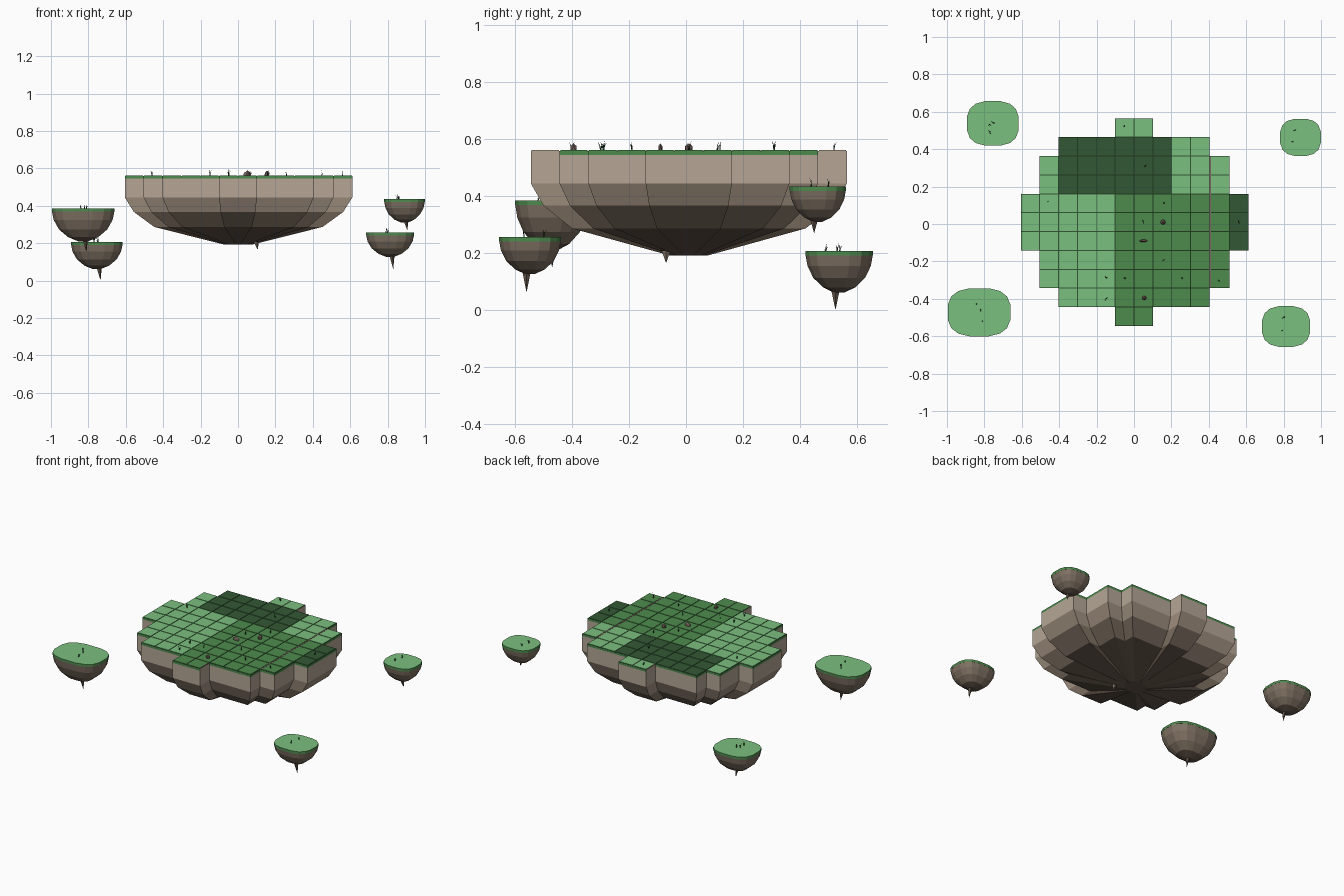
import bpy, bmesh, math, random
from mathutils import Vector

random.seed(4)
if "Cube" in bpy.data.objects:
    bpy.data.objects.remove(bpy.data.objects["Cube"])


def material(name, r, g, b):
    linear = [(c / 255) ** 2.2 for c in (r, g, b)] + [1]
    m = bpy.data.materials.new(name)
    m.use_nodes = True
    m.diffuse_color = linear
    m.node_tree.nodes["Principled BSDF"].inputs["Base Color"].default_value = linear
    return m


LIGHT = material("light grass", 122, 190, 126)
MID = material("mid grass", 79, 138, 79)
DARK = material("dark grass", 54, 89, 56)
PALE_ROCK = material("pale rock", 180, 165, 149)
ROCK = material("rock", 160, 144, 128)
DEEP_ROCK = material("deep rock", 128, 114, 100)
DARK_ROCK = material("dark rock", 98, 85, 74)
STONE = material("pebble", 125, 104, 97)
BLADE = material("grass blade", 35, 60, 35)


def finish(name, bm, *mats):
    bmesh.ops.recalc_face_normals(bm, faces=bm.faces)
    mesh = bpy.data.meshes.new(name)
    bm.to_mesh(mesh)
    bm.free()
    for m in mats:
        mesh.materials.append(m)
    ob = bpy.data.objects.new(name, mesh)
    bpy.context.collection.objects.link(ob)


def add_box(bm, x0, x1, y0, y1, z0, z1, top=0, side=0, x_side=0):
    """Box whose material depends on the direction each face looks in."""
    verts = bmesh.ops.create_cube(bm, size=1)["verts"]
    for v in verts:
        v.co = (x1 if v.co.x > 0 else x0, y1 if v.co.y > 0 else y0, z1 if v.co.z > 0 else z0)
    for f in {f for v in verts for f in v.link_faces}:
        f.normal_update()
        if abs(f.normal.z) > 0.5:
            f.material_index = top
        else:
            f.material_index = x_side if abs(f.normal.x) > 0.5 else side


def add_loft(bm, outline, center, rings, bands):
    """Skin copies of an outline, scaled about a centre, at (scale, height) rings."""
    cx, cy = center
    loops = [[bm.verts.new((cx + (x - cx) * s, cy + (y - cy) * s, z)) for x, y in outline]
             for s, z in rings]
    n = len(outline)
    for a, b, index in zip(loops, loops[1:], bands):
        for i in range(n):
            face = bm.faces.new((a[i], a[(i + 1) % n], b[(i + 1) % n], b[i]))
            face.material_index = index
    upper, lower = bm.faces.new(loops[0]), bm.faces.new(loops[-1])
    lower.material_index = bands[-1]
    return upper


def add_spike(bm, x, y, z_top, z_tip, radius, index):
    base = [bm.verts.new((x - 0.01 + radius * math.cos(a * math.tau / 5),
                          y + radius * math.sin(a * math.tau / 5), z_top)) for a in range(5)]
    tip = bm.verts.new((x, y, z_tip))
    for i in range(5):
        bm.faces.new((base[i], base[(i + 1) % 5], tip)).material_index = index


def add_tuft(bm, x, y, z, height=0.036):
    for k in range(3):
        a = random.uniform(0, math.tau)
        side = Vector((math.cos(a), math.sin(a), 0)) * 0.0022
        root = Vector((x, y, z)) + side.yxz * (k - 1)
        lean = Vector((random.uniform(-1, 1), random.uniform(-1, 1), 0)) * 0.012
        h = height * random.uniform(0.6, 1)
        mid = root + lean * 0.3 + Vector((0, 0, h * 0.5))
        tip = root + lean + Vector((0, 0, h))
        a1, a2, b1, b2, t = [bm.verts.new(p) for p in
                             (root - side, root + side, mid - side * 0.8, mid + side * 0.8, tip)]
        bm.faces.new((a1, a2, b2, b1))
        bm.faces.new((b1, b2, t))


# Main island: tile grid with half width (in tiles) of each row, front to back
STEP, Y0, TOP = 0.1009, -0.545, 0.562
HALF = [1, 4, 5, 5, 6, 6, 6, 5, 5, 4, 1]
GAP, SEAM = 0.0026, 0.006


def column_x(i):
    """Tile column edge; columns past the bare seam sit a little further out."""
    return (i - 6) * STEP + (SEAM if i > 10 else 0)


def tile_kind(i, j):
    if (2 <= i < 8 and 7 <= j <= 9) or i == 11:
        return 2
    return 1 if i >= 5 and j <= 6 else 0


tiles, slab = bmesh.new(), bmesh.new()
for j, half in enumerate(HALF):
    y = Y0 + j * STEP
    rim = 3 if half == 1 else 1
    add_box(slab, column_x(6 - half), column_x(6 + half), y, y + STEP, 0.545, 0.5588, 1, 1, rim)
    for i in range(6 - half, 6 + half):
        kind = tile_kind(i, j)
        x0, x1 = column_x(i) + (SEAM if i == 10 else 0), column_x(i + 1)
        add_box(slab, x0, x1, y, y + STEP, 0.5588, 0.5594, 4 if kind else 2, 1, rim)
        add_box(tiles, x0 + GAP, x1 - GAP, y + GAP, y + STEP - GAP, 0.5594, TOP, kind, 1, rim)
finish("grass_tiles", tiles, LIGHT, MID, DARK, PALE_ROCK)
finish("grass_slab", slab, LIGHT, MID, DARK, PALE_ROCK, BLADE)

# Bare seam between two tile columns
bm = bmesh.new()
add_box(bm, column_x(10) - 0.001, column_x(10) + SEAM + 0.001,
        Y0 + 2 * STEP, Y0 + 9 * STEP, 0.5588, TOP - 0.0005)
finish("bare_seam", bm, STONE)

# Rock bowl below, following the stepped outline of the tiles
edge = [(half, Y0 + row * STEP) for j, half in enumerate(HALF) for row in (j, j + 1)]
corners = []
for k, p in enumerate(edge):
    straight = 0 < k < len(edge) - 1 and edge[k - 1][0] == p[0] == edge[k + 1][0]
    if not straight:
        corners.append(p)
outline = [(column_x(6 + half), y) for half, y in corners]
outline += [(column_x(6 - half), y) for half, y in reversed(corners)]
bm = bmesh.new()
add_loft(bm, outline, (0, 0.01),
         [(1, 0.546), (1, 0.445), (0.92, 0.367), (0.74, 0.287), (0.12, 0.192)], (0, 1, 2, 3))
add_spike(bm, 0.105, -0.07, 0.21, 0.165, 0.017, 2)
finish("main_rock", bm, PALE_ROCK, ROCK, DEEP_ROCK, DARK_ROCK)

# Small islands: centre, radii, top, bowl depth, spike position and tip
ISLANDS = {
    "back_right": (-0.755, 0.538, 0.14, 0.12, 0.207, 0.145, -0.735, 0.525, 0.0),
    "front_right": (-0.828, -0.472, 0.17, 0.13, 0.385, 0.175, -0.81, -0.47, 0.15),
    "back_left": (0.89, 0.463, 0.11, 0.10, 0.435, 0.125, 0.905, 0.45, 0.27),
    "front_left": (0.813, -0.548, 0.13, 0.11, 0.257, 0.13, 0.83, -0.56, 0.062),
}


def rounded(c, power=0.72):
    return math.copysign(abs(c) ** power, c)


for name, (cx, cy, rx, ry, top, depth, sx, sy, tip) in ISLANDS.items():
    ring = []
    for k in range(16):
        a = (k + 0.5) * math.tau / 16
        ring.append((cx + rx * rounded(math.cos(a)), cy + ry * rounded(math.sin(a))))
    bm = bmesh.new()
    add_loft(bm, ring, (cx, cy), [(1, top), (1, top - 0.016)], [0]).material_index = 1
    finish(name + "_grass", bm, MID, LIGHT)
    bm = bmesh.new()
    low = top - 0.016
    bowl = depth - 0.016
    add_loft(bm, ring, (cx, cy),
             [(0.995, low), (0.94, low - bowl * 0.28), (0.77, low - bowl * 0.6),
              (0.48, low - bowl * 0.86), (0.16, low - bowl)], (0, 0, 0, 1))
    add_spike(bm, sx, sy, top - depth + 0.02, tip, 0.018, 1)
    finish(name + "_rock", bm, DEEP_ROCK, DARK_ROCK)

# Grass tufts
tufts = bmesh.new()
for x, y in [(-0.05, 0.52), (0.06, 0.31), (-0.46, 0.12), (0.16, 0.11), (0.05, 0.01),
             (0.16, -0.19), (-0.15, -0.29), (-0.05, -0.29), (0.26, -0.29), (0.45, -0.3),
             (-0.15, -0.4), (0.56, 0.01)]:
    add_tuft(tufts, x, y, TOP)
for x, y, z in [(-0.77, 0.53, 0.207), (-0.75, 0.54, 0.207), (-0.77, 0.49, 0.207),
                (-0.84, -0.43, 0.385), (-0.82, -0.46, 0.385), (-0.81, -0.52, 0.385),
                (0.86, 0.5, 0.435), (0.85, 0.44, 0.435),
                (0.8, -0.5, 0.257), (0.79, -0.57, 0.257)]:
    add_tuft(tufts, x, y, z, 0.03)
finish("grass_tufts", tufts, BLADE)

# Pebbles
pebbles = bmesh.new()
for x, y, rx, ry in [(0.155, 0.01, 0.015, 0.015), (0.05, -0.09, 0.025, 0.008),
                     (0.055, -0.395, 0.013, 0.013)]:
    for v in bmesh.ops.create_icosphere(pebbles, subdivisions=1, radius=1)["verts"]:
        v.co = (x + v.co.x * rx, y + v.co.y * ry, TOP + 0.006 + v.co.z * 0.018)
finish("pebbles", pebbles, STONE)
